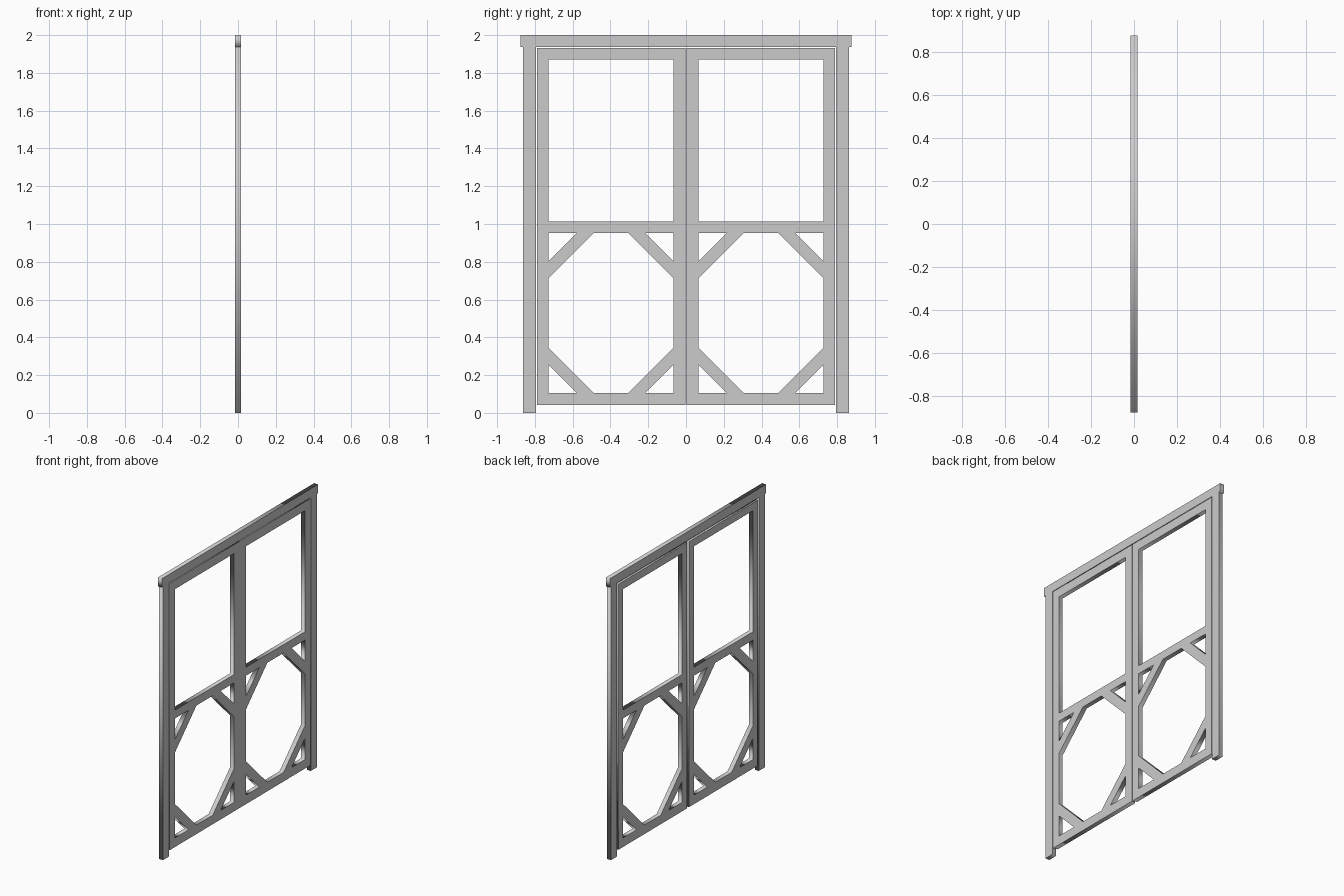
import bpy, bmesh
from mathutils import Matrix

if "Cube" in bpy.data.objects:
    bpy.data.objects.remove(bpy.data.objects["Cube"])

T = 0.016  # half thickness of all timber
TO_YZ = Matrix(((0, 0, 1, 0), (1, 0, 0, 0), (0, 1, 0, 0), (0, 0, 0, 1)))


def rect(y0, y1, z0, z1):
    return [(y0, z0), (y1, z0), (y1, z1), (y0, z1)]


def panel(name, loops, x0, x1, side=1):
    """Flat panel in the YZ plane; the first loop is the outline, the rest are holes."""
    cu = bpy.data.curves.new(name + "_outline", 'CURVE')
    cu.dimensions = '2D'
    cu.fill_mode = 'BOTH'
    cu.extrude = (x1 - x0) / 2
    for pts in loops:
        sp = cu.splines.new('POLY')
        sp.points.add(len(pts) - 1)
        for p, (y, z) in zip(sp.points, pts):
            p.co = (side * y, z, 0, 1)
        sp.use_cyclic_u = True
    tmp = bpy.data.objects.new(name + "_tmp", cu)
    bpy.context.collection.objects.link(tmp)
    dg = bpy.context.evaluated_depsgraph_get()
    me = bpy.data.meshes.new_from_object(tmp.evaluated_get(dg))
    bpy.data.objects.remove(tmp)
    bm = bmesh.new()
    bm.from_mesh(me)
    bmesh.ops.remove_doubles(bm, verts=bm.verts, dist=1e-5)
    bm.transform(Matrix.Translation(((x0 + x1) / 2, 0, 0)) @ TO_YZ)
    bmesh.ops.recalc_face_normals(bm, faces=bm.faces)
    bm.to_mesh(me)
    bm.free()
    me.name = name
    ob = bpy.data.objects.new(name, me)
    bpy.context.collection.objects.link(ob)
    return ob


# Fixed frame: header and two posts
panel("header", [rect(-0.875, 0.875, 1.938, 2.0)], -T, T)
for side, tag in ((-1, "left"), (1, "right")):
    panel("post_" + tag, [rect(0.793, 0.862, 0, 1.938)], -T, T, side)

# Door leaf openings: window above, braced octagon below
Y0, Y1, Z0, Z1 = 0.066, 0.728, 0.106, 0.953
A, B = 0.15, 0.24  # brace outer and inner offsets from each corner
octagon, corners = [], []
for y, z, dy, dz in ((Y0, Z0, 1, 1), (Y1, Z0, -1, 1), (Y1, Z1, -1, -1), (Y0, Z1, 1, -1)):
    ends = [(y, z + dz * B), (y + dy * B, z)]
    octagon += ends if dy == dz else ends[::-1]
    corners.append([(y, z), (y + dy * A, z), (y, z + dz * A)])
window = rect(Y0, Y1, 1.012, 1.87)
outline = rect(0.002, 0.788, 0.042, 1.933)

for side, tag in ((-1, "left"), (1, "right")):
    leaf = panel("door_leaf_" + tag, [outline, window, octagon] + corners, -T, T, side)
    # Rebate around the back edge of each leaf
    ring = panel("rebate_cutter", [rect(-0.1, 0.9, -0.1, 2.1),
                                   rect(0.011, 0.78, -0.05, 1.924)], -0.05, 0.0, side)
    ring.hide_render = True
    mod = leaf.modifiers.new("rebate", 'BOOLEAN')
    mod.operation = 'DIFFERENCE'
    mod.solver = 'EXACT'
    mod.object = ring
    bpy.context.view_layer.objects.active = leaf
    bpy.ops.object.modifier_apply(modifier=mod.name)
    bpy.data.objects.remove(ring)
